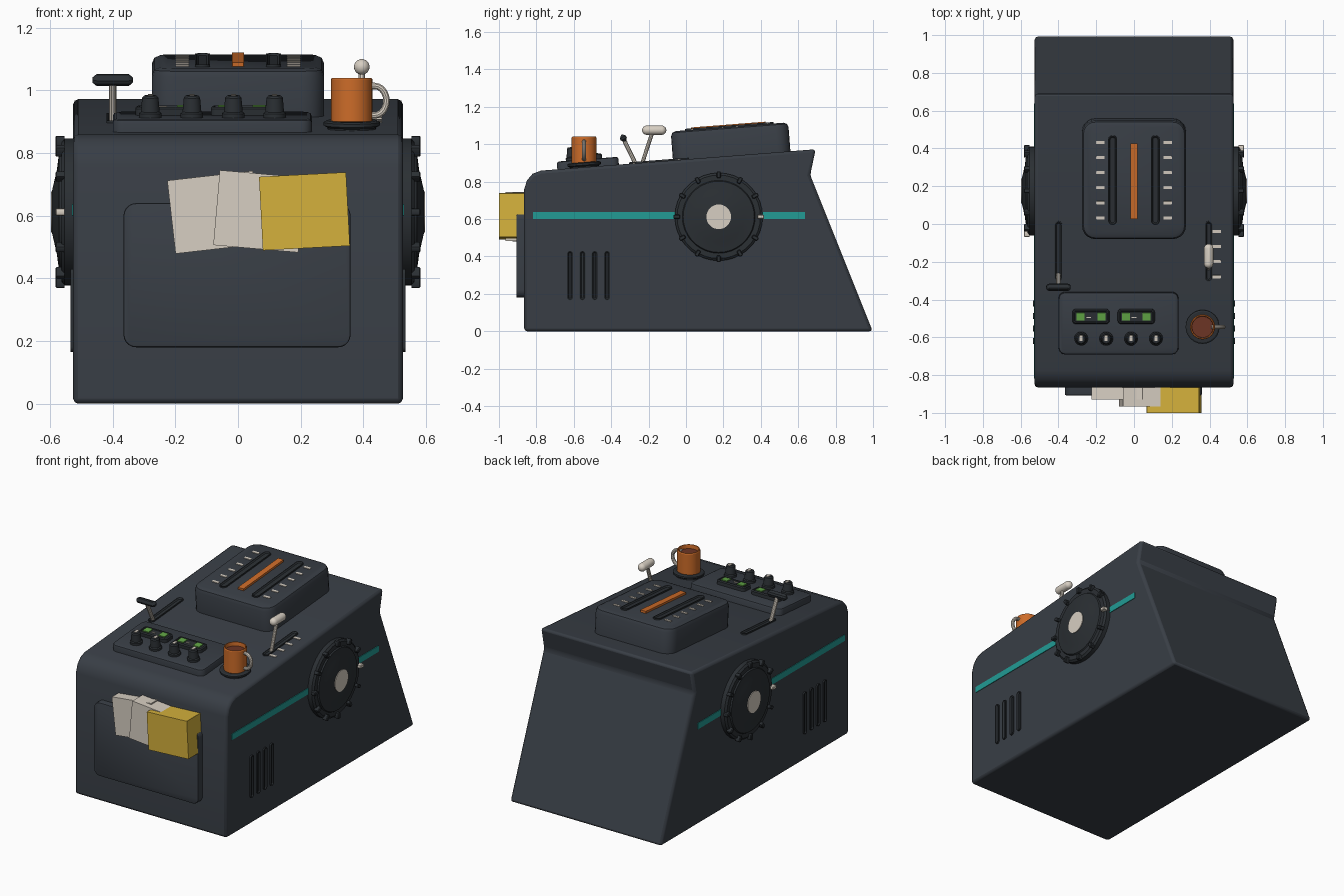
import bpy, bmesh, math
from mathutils import Matrix, Vector

if "Cube" in bpy.data.objects:
    bpy.data.objects.remove(bpy.data.objects["Cube"])


def material(name, rgb):
    m = bpy.data.materials.new(name)
    m.diffuse_color = (*rgb, 1)
    m.use_nodes = True
    m.node_tree.nodes["Principled BSDF"].inputs["Base Color"].default_value = m.diffuse_color
    return m


BODY = material("slate", (0.040, 0.048, 0.060))
DARK = material("dark slate", (0.024, 0.029, 0.034))
TEAL = material("teal", (0.016, 0.33, 0.30))
ORANGE = material("orange", (0.61, 0.15, 0.022))
CREAM = material("cream", (0.68, 0.62, 0.54))
YELLOW = material("yellow", (0.66, 0.44, 0.045))
GREEN = material("green", (0.12, 0.38, 0.06))
BROWN = material("coffee brown", (0.15, 0.036, 0.018))

# Working planes: sloped top, upright, right side, left side, front
TOP = Matrix.Translation((0, 0, 0.919)) @ Matrix.Rotation(math.atan(0.078), 4, 'X')
UP = Matrix.Identity(4)
RIGHT = Matrix(((0, 0, 1, 0.523), (1, 0, 0, 0), (0, 1, 0, 0), (0, 0, 0, 1)))
LEFT = Matrix.Scale(-1, 4, (1, 0, 0)) @ RIGHT
FRONT = Matrix(((1, 0, 0, 0), (0, 0, -1, -0.862), (0, 1, 0, 0), (0, 0, 0, 1)))


def finish(name, bm, mat):
    bmesh.ops.recalc_face_normals(bm, faces=bm.faces)
    me = bpy.data.meshes.new(name)
    bm.to_mesh(me)
    bm.free()
    me.materials.append(mat)
    ob = bpy.data.objects.new(name, me)
    bpy.context.collection.objects.link(ob)
    return ob


def slab(name, plane, mat, cx, cy, w, h, r, rings, seg=5):
    """Rounded rectangle lofted through rings of (outline offset, height)."""
    bm = bmesh.new()
    loops = []
    for off, z in rings:
        rad = max(r + off, 0.0005)
        loop = []
        for q, (sx, sy) in enumerate(((1, 1), (-1, 1), (-1, -1), (1, -1))):
            for i in range(seg + 1):
                a = (q + i / seg) * math.pi / 2
                p = Vector((cx + sx * (w / 2 - r) + rad * math.cos(a),
                            cy + sy * (h / 2 - r) + rad * math.sin(a), z))
                loop.append(bm.verts.new(plane @ p))
        loops.append(loop)
    for lo, hi in zip(loops, loops[1:]):
        for i in range(len(lo)):
            j = (i + 1) % len(lo)
            bm.faces.new((lo[i], lo[j], hi[j], hi[i]))
    bm.faces.new(loops[0])
    bm.faces.new(loops[-1])
    bmesh.ops.remove_doubles(bm, verts=bm.verts, dist=1e-5)
    return finish(name, bm, mat)


def disc(name, plane, mat, cx, cy, r, rings, seg=8):
    return slab(name, plane, mat, cx, cy, 2 * r, 2 * r, r, rings, seg)


def plate(name, plane, mat, cx, cy, w, h, z, t=0.005):
    return slab(name, plane, mat, cx, cy, w, h, 0.001, [(0, z), (0, z + t)], 1)


def raised(t, b):
    return [(0, -0.02), (0, t - b), (-b * 0.3, t - b * 0.3), (-b, t)]


def groove(z):
    return [(0, z - 0.01), (0, z + 0.008), (-0.005, z + 0.008), (-0.011, z + 0.001)]


def tube(name, mat, pts, r):
    cu = bpy.data.curves.new(name, 'CURVE')
    cu.dimensions = '3D'
    cu.bevel_depth, cu.bevel_resolution, cu.use_fill_caps = r, 3, True
    sp = cu.splines.new('POLY')
    sp.points.add(len(pts) - 1)
    for p, co in zip(sp.points, pts):
        p.co = (*co, 1)
    cu.materials.append(mat)
    ob = bpy.data.objects.new(name, cu)
    bpy.context.collection.objects.link(ob)
    bpy.ops.object.select_all(action='DESELECT')
    ob.select_set(True)
    bpy.context.view_layer.objects.active = ob
    bpy.ops.object.convert(target='MESH')


# Main housing from a side profile
profile = [(-0.865, 0), (0.998, 0), (0.664, 0.835), (0.693, 0.973), (-0.775, 0.859),
           (-0.82, 0.842), (-0.85, 0.807), (-0.865, 0.76)]
bm = bmesh.new()
face = bm.faces.new([bm.verts.new((-0.526, y, z)) for y, z in profile])
ext = bmesh.ops.extrude_face_region(bm, geom=[face])
bmesh.ops.translate(bm, vec=(1.052, 0, 0),
                    verts=[v for v in ext['geom'] if isinstance(v, bmesh.types.BMVert)])
housing = finish("housing", bm, BODY)
bev = housing.modifiers.new("soft edges", 'BEVEL')
bev.width, bev.segments, bev.limit_method = 0.016, 2, 'ANGLE'

# Raised block with grooves, scale marks and indicator
slab("upper_block", TOP, BODY, 0, 0.245, 0.55, 0.63, 0.07, raised(0.155, 0.026))
plate("indicator_strip", TOP, ORANGE, 0, 0.24, 0.038, 0.4, 0.154, 0.014)
for s in (-1, 1):
    slab("block_groove", TOP, DARK, s * 0.113, 0.245, 0.048, 0.475, 0.024, groove(0.155))
    for i in range(6):
        plate("block_mark", TOP, CREAM, s * 0.178, 0.045 + i * 0.08, 0.044, 0.016, 0.154)

# Control panel with knobs and small displays
slab("control_panel", TOP, BODY, -0.082, -0.525, 0.635, 0.33, 0.035, raised(0.042, 0.012))
for x in (-0.28, -0.147, -0.015, 0.117):
    disc("knob", TOP, DARK, x, -0.605, 0.036,
         [(0, 0.04), (0, 0.055), (-0.006, 0.06), (-0.01, 0.105), (-0.016, 0.112)])
    plate("knob_pip", TOP, CREAM, x, -0.597, 0.016, 0.03, 0.111, 0.004)
for x in (-0.228, 0.012):
    slab("display", TOP, DARK, x, -0.487, 0.197, 0.08, 0.02,
         [(0, 0.03), (0, 0.062), (-0.006, 0.068), (-0.012, 0.068), (-0.014, 0.064)])
    for dx in (-0.055, 0.055):
        plate("display_light", TOP, GREEN, x + dx, -0.487, 0.042, 0.042, 0.064, 0.006)
    plate("display_mark", TOP, CREAM, x - 0.012, -0.492, 0.026, 0.006, 0.064, 0.005)

# Mug on its coaster
disc("coaster", TOP, DARK, 0.363, -0.545, 0.09,
     [(-0.012, -0.02), (-0.012, 0.005), (0, 0.012), (0, 0.022), (-0.008, 0.027)], 6)
disc("mug", UP, ORANGE, 0.363, -0.545, 0.066,
     [(-0.004, 0.895), (0, 0.9), (0, 1.035), (-0.003, 1.04), (-0.008, 1.04),
      (-0.01, 1.03), (-0.01, 1.0)])
disc("coffee", UP, BROWN, 0.363, -0.545, 0.056, [(0, 1.002), (0, 1.016)])
arc = [math.radians(-90 + 18 * i) for i in range(11)]
tube("mug_handle", CREAM,
     [(0.41, -0.545, 0.92)] + [(0.436 + 0.038 * math.cos(a), -0.545, 0.967 + 0.047 * math.sin(a))
                               for a in arc] + [(0.41, -0.545, 1.014)], 0.011)

# Levers in their slots
for x in (-0.4, 0.395):
    slab("lever_slot", TOP, DARK, x, -0.145, 0.04, 0.32, 0.02, groove(0))
for i in range(4):
    plate("slot_mark", TOP, CREAM, 0.437, -0.04 - i * 0.08, 0.046, 0.016, -0.001)
tube("left_lever_stem", CREAM, [(-0.4, -0.262, 0.88), (-0.4, -0.33, 1.02)], 0.012)
LEVER = Matrix.Translation((-0.4, -0.335, 1.033)) @ Matrix.Rotation(0.45, 4, 'X')
slab("left_lever_handle", LEVER, DARK, 0, 0, 0.13, 0.036, 0.016,
     [(-0.014, -0.02), (0, -0.006), (0, 0.006), (-0.014, 0.02)])
tube("right_lever_stem", CREAM, [(0.395, -0.24, 0.88), (0.395, -0.178, 1.07)], 0.011)
slab("right_lever_handle", UP, CREAM, 0.395, -0.17, 0.05, 0.13, 0.025,
     [(0.025 * (math.cos(a) - 1), 1.075 + 0.025 * math.sin(a))
      for a in [math.radians(-80 + 20 * i) for i in range(9)]])

# Both sides: stripe, vents and large dial
for plane, turn in ((RIGHT, 1), (LEFT, -1)):
    plate("side_stripe", plane, TEAL, -0.09, 0.618, 1.455, 0.038, 0.0, 0.007)
    for i in range(4):
        slab("side_vent", plane, DARK, -0.62 + i * 0.066, 0.298, 0.032, 0.265, 0.016, groove(0.003))
    disc("dial", plane, DARK, 0.175, 0.612, 0.235,
         [(0, -0.01), (0, 0.03), (-0.012, 0.04), (-0.04, 0.04), (-0.045, 0.048),
          (-0.10, 0.055), (-0.165, 0.07)], 9)
    disc("dial_hub", plane, CREAM, 0.175, 0.612, 0.066, [(0, 0.06), (0, 0.074)])
    for k in range(12):
        a = k * math.pi / 6
        spot = plane @ Matrix.Translation((0.175, 0.612, 0)) @ Matrix.Rotation(a, 4, 'Z')
        pointer = k == (0 if turn == 1 else 6)
        slab("dial_pointer" if pointer else "dial_grip", spot, CREAM if pointer else DARK,
             0.225, 0, 0.036, 0.022, 0.006, [(0, 0.03), (0, 0.056), (-0.004, 0.06)], 2)

# Front panel with three note pads
slab("front_panel", FRONT, BODY, -0.003, 0.41, 0.725, 0.46, 0.04, raised(0.045, 0.006))
for name, mat, x, z, w, h, depth, deg in (
        ("left_note_pad", CREAM, -0.076, 0.611, 0.275, 0.235, 0.066, 6.5),
        ("middle_note_pad", CREAM, 0.067, 0.614, 0.272, 0.24, 0.103, -5),
        ("yellow_note_pad", YELLOW, 0.212, 0.614, 0.278, 0.235, 0.138, 3)):
    spot = FRONT @ Matrix.Translation((x, z, 0)) @ Matrix.Rotation(math.radians(deg), 4, 'Z')
    plate(name, spot, mat, 0, 0, w, h, 0.002, depth - 0.002)

bpy.ops.object.select_all(action='SELECT')
bpy.context.view_layer.objects.active = housing
bpy.ops.object.shade_smooth_by_angle(angle=math.radians(30))
